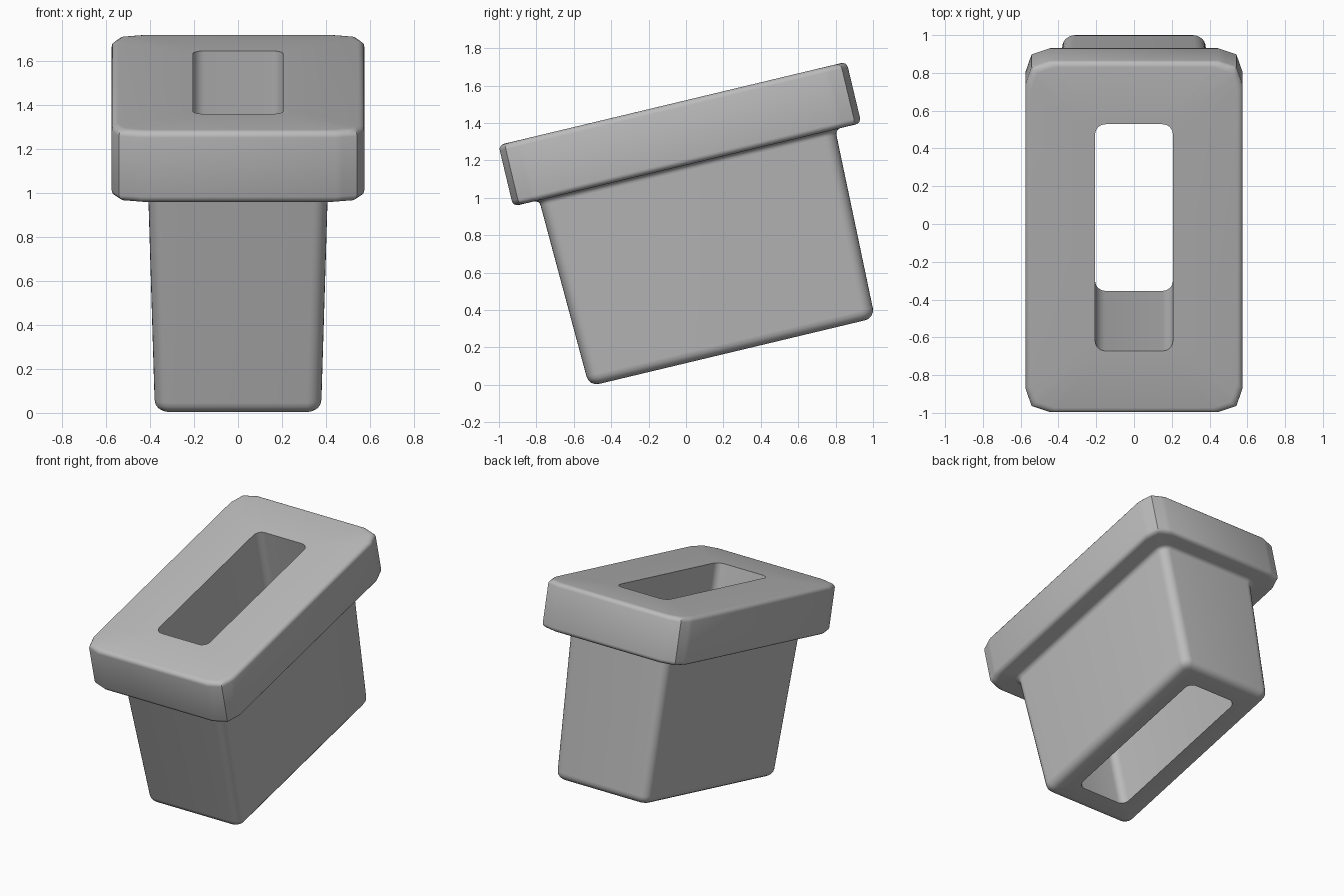
import bpy, bmesh
from math import cos, sin, pi, radians

cube = bpy.data.objects.get("Cube")
if cube:
    bpy.data.objects.remove(cube)

TILT = radians(13.45)
MID = 0.28            # centre of every outline along the tilted axis
SEG = 6               # steps per corner


def material(name, value):
    mat = bpy.data.materials.new(name)
    mat.use_nodes = True
    color = (value, value, value, 1)
    mat.diffuse_color = color
    mat.node_tree.nodes["Principled BSDF"].inputs["Base Color"].default_value = color
    return mat


def corner_round(r):
    """Insets (x, y) of a circular corner, from the side to the end."""
    angles = [pi / 2 * i / SEG for i in range(SEG + 1)]
    return [(r - r * cos(a), r - r * sin(a)) for a in angles]


def corner_faceted(long, short):
    """Insets of a corner made of two shallow facets meeting at a ridge."""
    half = SEG // 2
    first = [(short * i / half, long + (short - long) * i / half) for i in range(half)]
    return first + [(short, short)] + [(y, x) for x, y in reversed(first)]


def outline(hx, hy, z, corner):
    """Rectangle with worked corners, counter-clockwise at height z."""
    pts = []
    for sx, sy in ((1, 1), (-1, 1), (-1, -1), (1, -1)):
        quarter = [(sx * (hx - dx), MID + sy * (hy - dy), z) for dx, dy in corner]
        pts += quarter if sx * sy > 0 else quarter[::-1]
    return pts


def loft(name, rings, mat):
    """Skin the outlines in order and close the last one onto the first."""
    bm = bmesh.new()
    loops = [[bm.verts.new(p) for p in ring] for ring in rings]
    for low, high in zip(loops, loops[1:] + loops[:1]):
        for i in range(len(low)):
            j = (i + 1) % len(low)
            bm.faces.new((low[i], low[j], high[j], high[i]))
    bmesh.ops.recalc_face_normals(bm, faces=bm.faces)
    mesh = bpy.data.meshes.new(name)
    bm.to_mesh(mesh)
    bm.free()
    mesh.materials.append(mat)
    obj = bpy.data.objects.new(name, mesh)
    bpy.context.collection.objects.link(obj)
    obj.rotation_euler.x = TILT
    bpy.context.view_layer.objects.active = obj
    obj.select_set(True)
    bpy.ops.object.shade_smooth_by_angle(angle=radians(35))
    return obj


BOTTOM, UNDER, TOP = 0.113, 1.143, 1.48
arc = [pi / 2 * i / 4 for i in range(5)]
rings = []

# Tapered sleeve: rounded bottom rim, then straight walls
R = 0.055
for a in arc:
    inset = R * (1 - sin(a))
    rings.append(outline(0.38 - inset, 0.787 - inset, BOTTOM + R * (1 - cos(a)),
                         corner_round(0.065 - 0.6 * inset)))

# Small fillet where the sleeve meets the flange
F = 0.03
for a in arc:
    grow = F * (1 - cos(a))
    rings.append(outline(0.408 + grow, 0.813 + grow, UNDER - F + F * sin(a),
                         corner_round(0.065 + grow)))

# Flange: softened lower and upper edges around faceted corners
E = 0.03
facets = corner_faceted(0.13, 0.033)
for a in arc:
    inset = E * (1 - sin(a))
    rings.append(outline(0.575 - inset, 0.957 - inset, UNDER + E * (1 - cos(a)), facets))
for a in reversed(arc):
    inset = E * (1 - sin(a))
    rings.append(outline(0.575 - inset, 0.957 - inset, TOP - E * (1 - cos(a)), facets))

# Straight slot through the whole piece
for z in (TOP, BOTTOM):
    rings.append(outline(0.206, 0.617, z, corner_round(0.055)))

loft("flanged_sleeve", rings, material("plain grey", 0.5))
